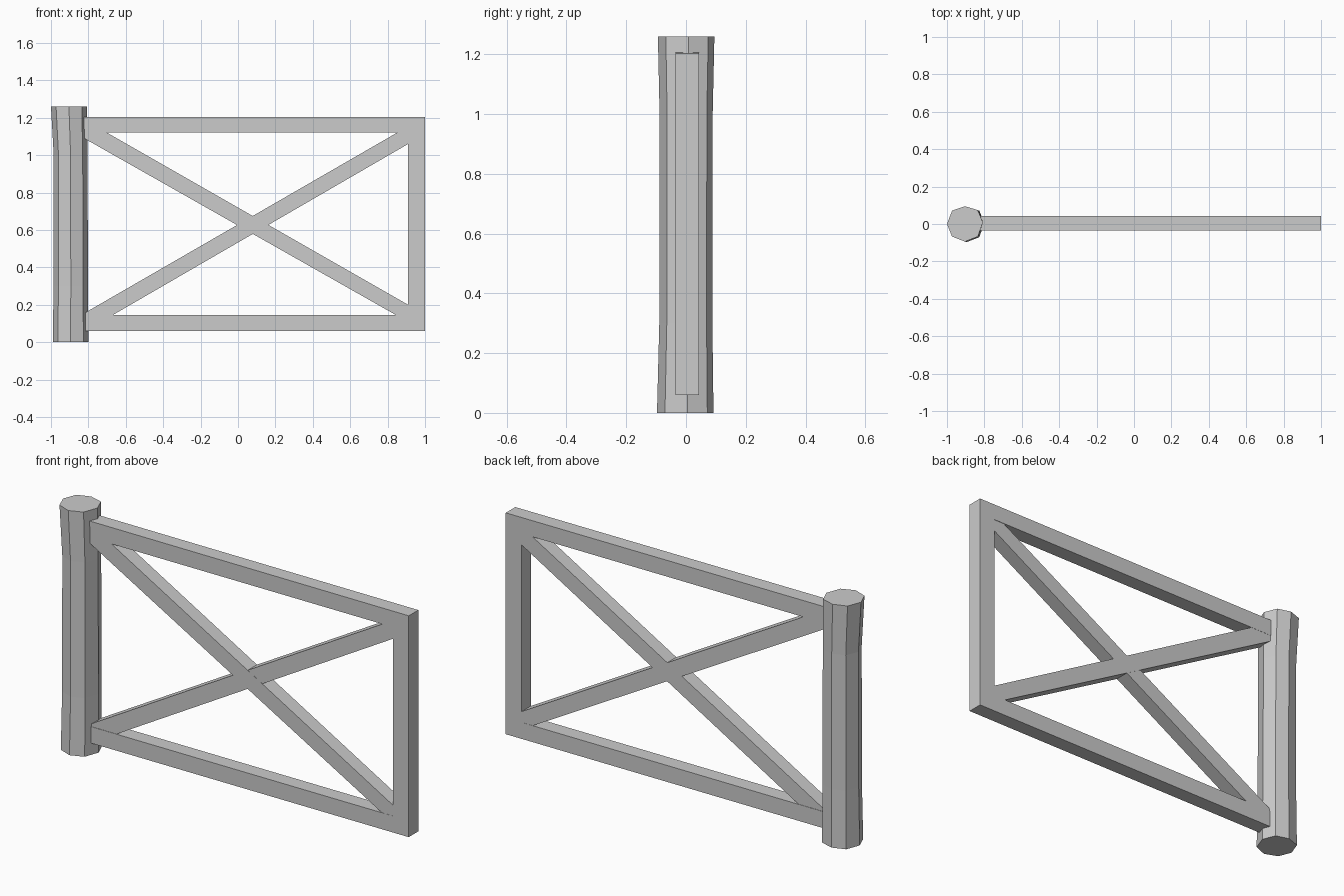
import bpy, bmesh

if "Cube" in bpy.data.objects:
    bpy.data.objects.remove(bpy.data.objects["Cube"])


def make_object(name, bm):
    bmesh.ops.recalc_face_normals(bm, faces=bm.faces[:])
    mesh = bpy.data.meshes.new(name)
    bm.to_mesh(mesh)
    bm.free()
    obj = bpy.data.objects.new(name, mesh)
    bpy.context.collection.objects.link(obj)
    return obj


def loft(name, rings):
    """Skin a closed solid through rings of equal point counts."""
    bm = bmesh.new()
    loops = [[bm.verts.new(p) for p in ring] for ring in rings]
    n = len(loops[0])
    for a, b in zip(loops, loops[1:]):
        for i in range(n):
            j = (i + 1) % n
            bm.faces.new((a[i], a[j], b[j], b[i]))
    bm.faces.new(loops[0][::-1])
    bm.faces.new(loops[-1])
    return make_object(name, bm)


def board(name, outline, y0=-0.035, y1=0.043):
    """Flat board: x-z outline given thickness along y."""
    return loft(name, [[(x, y, z) for x, z in outline] for y in (y0, y1)])


# Hewn eight-sided post, slightly narrowed along the shaft
section = [(-0.095, 0.0), (-0.068, -0.068), (0.0, -0.095), (0.068, -0.068),
           (0.095, 0.008), (0.068, 0.075), (0.0, 0.096), (-0.068, 0.072)]
levels = [  # z, centre x, centre y, x scale, y scale
    (0.0, -0.895, -0.003, 1.0, 0.99),
    (0.30, -0.894, -0.001, 0.97, 0.93),
    (1.00, -0.895, 0.0, 0.95, 0.93),
    (1.26, -0.904, 0.0, 1.01, 0.99),
]
loft("post", [[(cx + x * sx, cy + y * sy, z) for x, y in section]
              for z, cx, cy, sx, sy in levels])

# Gate frame: rails mitred into the end stile
board("top_rail", [(-0.83, 1.12), (0.91, 1.12), (1.0, 1.203), (-0.83, 1.205)])
board("bottom_rail", [(-0.825, 0.06), (1.0, 0.06), (0.91, 0.145), (-0.825, 0.145)])
board("end_stile", [(1.0, 0.06), (1.0, 1.203), (0.91, 1.12), (0.91, 0.145)])

# Crossed braces, running corner to corner
board("falling_brace", [(-0.825, 1.092), (-0.80, 1.077), (0.845, 0.145), (0.92, 0.105),
                        (0.95, 0.177), (0.91, 0.20), (-0.70, 1.12), (-0.825, 1.19)],
      -0.034, 0.042)
board("rising_brace", [(-0.82, 0.065), (-0.67, 0.145), (0.91, 1.06), (0.95, 1.083),
                       (0.92, 1.16), (0.85, 1.12), (-0.80, 0.168), (-0.82, 0.156)],
      -0.033, 0.041)
